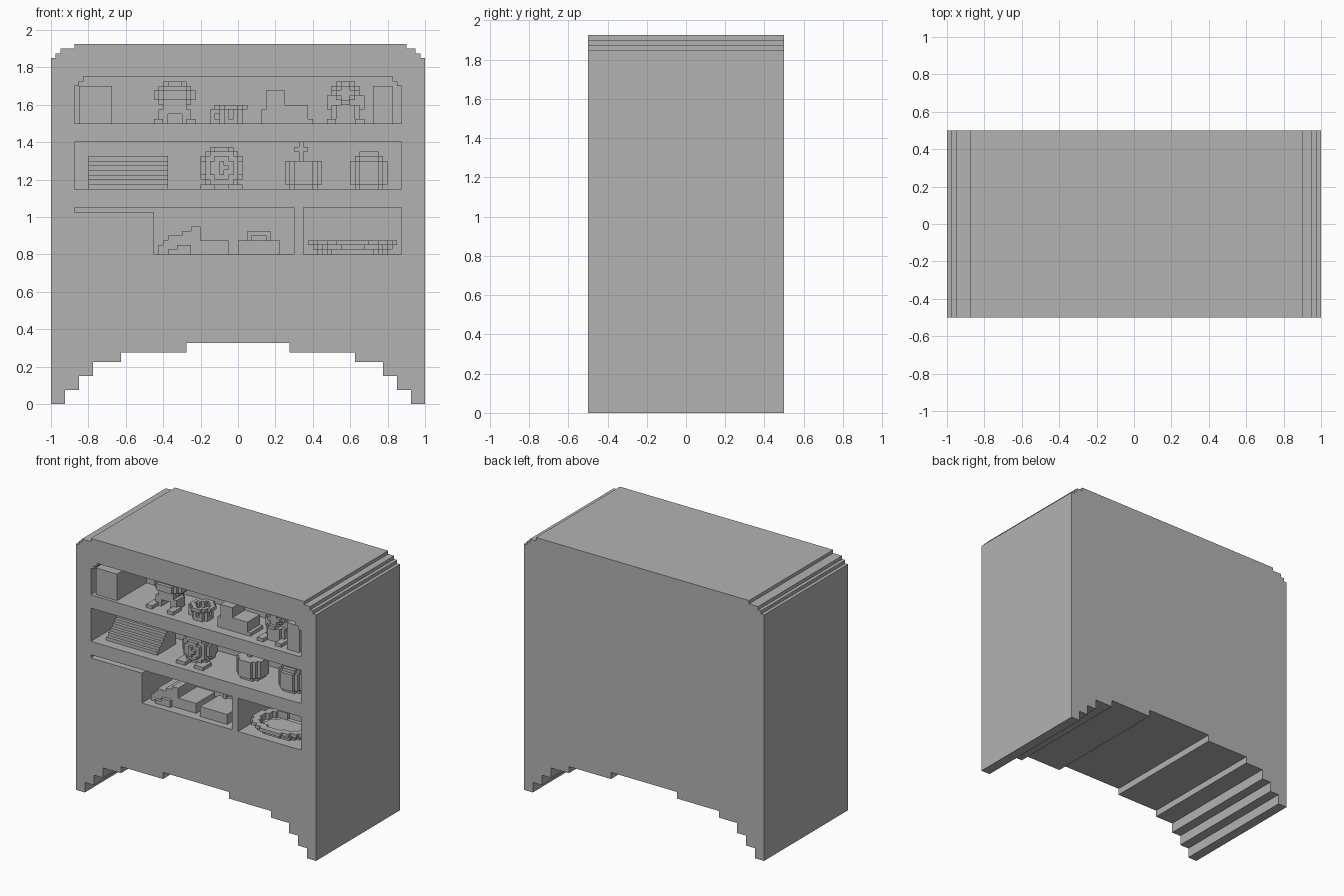
import bpy, bmesh
from itertools import product

U = 0.025          # edge of one cube unit
BACK = 15          # niche depth in cube units
FLOORS = {"top": 60, "middle": 46, "bottom": 32}

cube = bpy.data.objects.get("Cube")
if cube:
    bpy.data.objects.remove(cube, do_unlink=True)

grey = bpy.data.materials.new("plain grey")
grey.use_nodes = True
grey.diffuse_color = (0.45, 0.45, 0.45, 1)
grey.node_tree.nodes["Principled BSDF"].inputs["Base Color"].default_value = grey.diffuse_color


def finish(name, bm):
    bmesh.ops.recalc_face_normals(bm, faces=bm.faces)
    mesh = bpy.data.meshes.new(name)
    bm.to_mesh(mesh)
    bm.free()
    mesh.materials.append(grey)
    obj = bpy.data.objects.new(name, mesh)
    bpy.context.collection.objects.link(obj)
    return obj


def prism(name, outline, front, back):
    """Extrude an x/z outline, in cube units, between two depths."""
    bm = bmesh.new()
    face = bm.faces.new([bm.verts.new((x * U, front, z * U)) for x, z in outline])
    new = bmesh.ops.extrude_face_region(bm, geom=[face])["geom"]
    verts = [v for v in new if isinstance(v, bmesh.types.BMVert)]
    bmesh.ops.translate(bm, verts=verts, vec=(0, back - front, 0))
    return finish(name, bm)


def stairs(points):
    """Turn corner points into a stepped line: up first, then across."""
    line = [points[0]]
    for x, z in points[1:]:
        line += [(line[-1][0], z), (x, z)]
    return line


def block(x0, x1, z0, z1, d0, d1):
    return set(product(range(x0, x1), range(d0, d1), range(z0, z1)))


def rounded(cx, cd, rx, rd, z0, z1, ball=False):
    """Stepped upright cylinder, or a ball between the two heights."""
    cells = set()
    cz, rz = (z0 + z1) / 2, (z1 - z0) / 2
    for x, d, z in block(int(cx - rx) - 1, int(cx + rx) + 2, z0, z1, 0, BACK):
        r = ((x + .5 - cx) / rx) ** 2 + ((d + .5 - cd) / rd) ** 2
        if ball:
            r += ((z + .5 - cz) / rz) ** 2
        if r <= 1:
            cells.add((x, d, z))
    return cells


def solid(name, cells):
    """Skin a set of cubes with only its outer faces."""
    bm = bmesh.new()
    verts = {}

    def vert(p):
        if p not in verts:
            verts[p] = bm.verts.new((p[0] * U, p[1] * U - .5, p[2] * U))
        return verts[p]

    for cell in cells:
        for axis, side in product(range(3), (0, 1)):
            near = list(cell)
            near[axis] += 2 * side - 1
            if tuple(near) in cells:
                continue
            ring = []
            for a, b in ((0, 0), (1, 0), (1, 1), (0, 1)):
                p = list(cell)
                p[axis] += side
                p[(axis + 1) % 3] += a
                p[(axis + 2) % 3] += b
                ring.append(vert(tuple(p)))
            bm.faces.new(ring if side else ring[::-1])
    bmesh.ops.dissolve_limit(bm, angle_limit=.01, verts=bm.verts, edges=bm.edges)
    return finish(name, bm)


# Cabinet body: stepped shoulders above, stepped arch below
arch = stairs([(-37, 0), (-34, 3), (-31, 6), (-25, 9), (-11, 11), (0, 13)])[:-1]
left = stairs([(-40, 74), (-39, 74), (-38, 75), (-35, 76), (0, 77)])[1:-1]
right = stairs([(40, 74), (39, 74), (38, 75), (36, 76), (0, 77)])[1:-1]
outline = ([(-40, 0)] + left + right[::-1] + [(40, 0)]
           + [(-x, z) for x, z in arch] + arch[::-1])
cabinet = prism("cabinet", outline, -.5, .5)

# Niches cut into the front
corner = [(-35, 60), (-35, 68), (-34, 68), (-34, 69), (-33, 69), (-33, 70)]
niches = {
    "top_niche": corner + [(-x, z) for x, z in corner[::-1]],
    "middle_niche": [(-35, 46), (-35, 56), (35, 56), (35, 46)],
    "bottom_niche": [(-35, 41), (-35, 42), (12, 42), (12, 32), (-18, 32), (-18, 41)],
    "dish_niche": [(14, 32), (14, 42), (35, 42), (35, 32)],
}
bpy.context.view_layer.objects.active = cabinet
for name, shape in niches.items():
    cutter = prism(name, shape, -.6, BACK * U - .5)
    cutter.hide_render = True
    cut = cabinet.modifiers.new(name, "BOOLEAN")
    cut.operation, cut.solver, cut.object = "DIFFERENCE", "EXACT", cutter
    bpy.ops.object.modifier_apply(modifier=name)
    bpy.data.objects.remove(cutter, do_unlink=True)


def feet(x0, x1, z, width):
    """A pair of feet reaching forward, with short legs behind."""
    cells = set()
    for a, b in ((x0, x0 + width), (x1 - width, x1)):
        cells |= block(a, b, z, z + 1, 2, 6)
    return cells


# Top shelf
z = FLOORS["top"]
solid("left_box", block(-34, -27, z, z + 8, 1, BACK))
solid("right_box", block(29, 33, z, z + 8, 2, BACK))
toy = rounded(-13.5, 8, 4.6, 4, z + 3, z + 9, ball=True) | feet(-18, -9, z, 2)
toy |= block(-17, -15, z, z + 3, 5, 9) | block(-12, -10, z, z + 3, 5, 9)
toy |= block(-16, -11, z + 2, z + 5, 5, 10)
solid("round_headed_toy", toy)
cup = rounded(-1.5, 5.5, 3.6, 3.6, z + 3, z + 4) | rounded(-1.5, 5.5, 2.6, 2.6, z, z + 3)
cup -= rounded(-1.5, 5.5, 2, 2, z + 1, z + 4)
cup |= block(-6, -4, z, z + 3, 5, 6) - block(-5, -4, z + 1, z + 2, 5, 6)
solid("cup", cup)
truck = set()
for a, b, h in ((5, 6, 3), (6, 10, 7), (10, 15, 4), (15, 16, 1)):
    truck |= block(a, b, z, z + h, 3, 9)
solid("toy_truck", truck)
bear = rounded(23, 7, 3.2, 3, z + 4, z + 9, ball=True) | feet(19, 27, z, 2)
bear |= rounded(23, 7, 3, 3, z, z + 4) | block(19, 27, z + 3, z + 6, 6, 8)
bear |= block(22, 24, z + 4, z + 5, 3, 5)
bear |= block(21, 22, z + 8, z + 9, 6, 8) | block(24, 25, z + 8, z + 9, 6, 8)
solid("small_bear", bear)

# Middle shelf
z = FLOORS["middle"]
ramp = set()
for step in range(7):
    ramp |= block(-32, -15, z + step, z + step + 1, 3 + step, 12)
solid("stepped_ramp", ramp)
bear = rounded(-3.5, 7, 4.6, 4.2, z, z + 9, ball=True) | feet(-8, 1, z, 3)
bear |= block(-4, -3, z + 3, z + 6, 2, 4) | block(-3, -2, z + 4, z + 5, 2, 4)
solid("round_bear", bear)
bottle = rounded(14, 7, 4.1, 4.1, z + 1, z + 6) | rounded(14, 7, 3.2, 3.2, z, z + 1)
bottle |= block(13, 14, z + 6, z + 10, 6, 7) | block(12, 15, z + 8, z + 9, 6, 7)
solid("bottle", bottle)
pot = rounded(28, 7, 4.1, 4.1, z + 1, z + 6) | rounded(28, 7, 3.2, 3.2, z, z + 1)
pot |= rounded(28, 7, 3.2, 3.2, z + 6, z + 7) | rounded(28, 7, 2.3, 2.3, z + 7, z + 8)
solid("lidded_pot", pot)

# Bottom shelf
z = FLOORS["bottom"]
shoe = set()
for a, b, h in ((-17, -16, 2), (-16, -15, 3), (-15, -12, 4), (-12, -10, 5),
                (-10, -8, 6), (-8, -2, 3)):
    shoe |= block(a, b, z, z + h, 3, 12)
shoe |= block(-15, -10, z, z + 1, 2, 3) | block(-13, -10, z + 1, z + 2, 2, 3)
solid("stepped_toy", shoe)
case = block(0, 9, z, z + 3, 2, 11)
case |= block(2, 7, z + 3, z + 5, 10, 11) - block(3, 6, z + 3, z + 4, 10, 11)
solid("handled_case", case)

# Dish: wide rim over a narrowing bowl
dish = set()
for level, inset in enumerate((2.5, 1, 0)):
    dish |= rounded(24.5, 7.5, 9.6 - inset, 7.4 - inset, z + level, z + level + 1)
dish -= rounded(24.5, 7.5, 7.5, 5.4, z + 1, z + 3)
solid("dish", dish)
